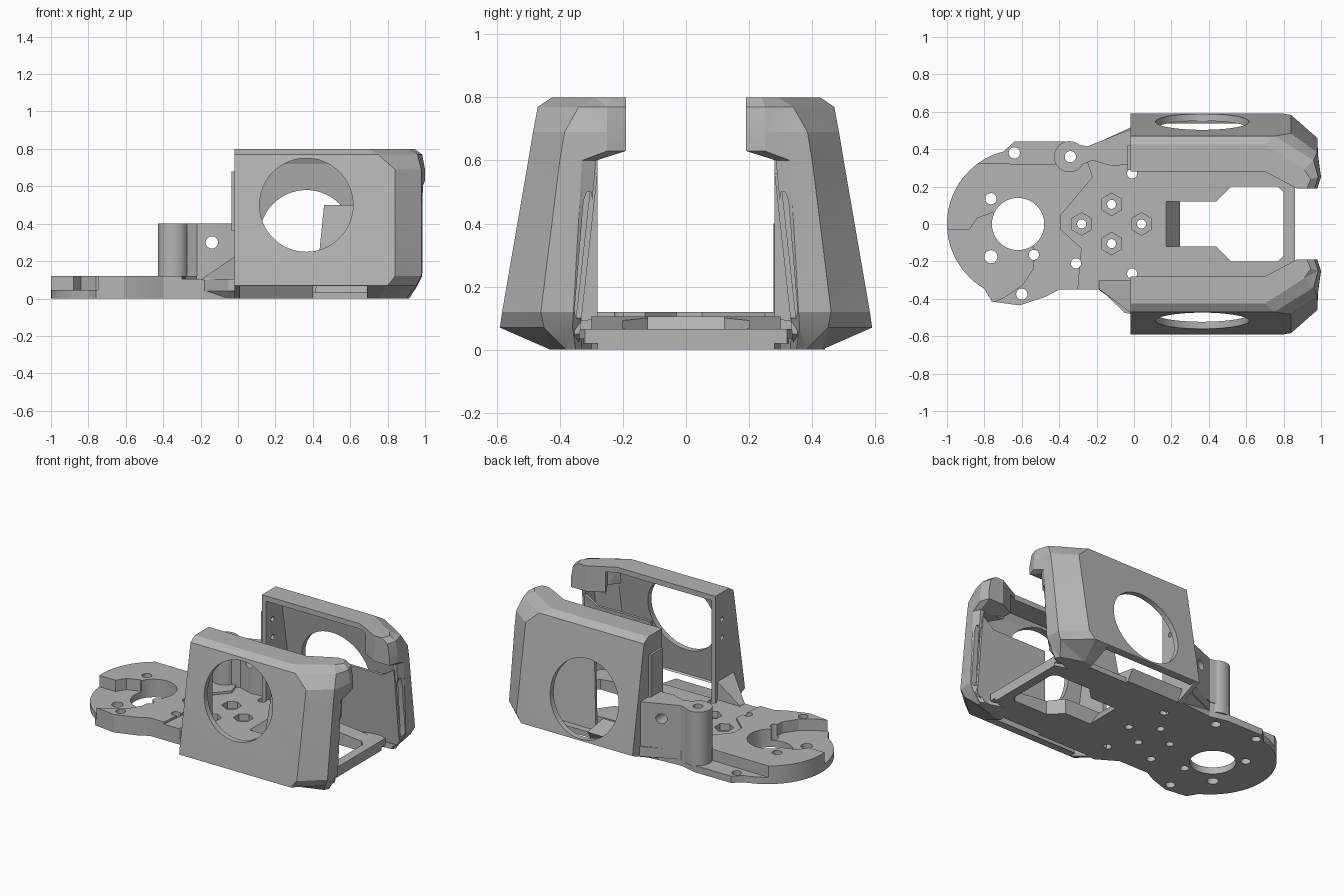
import bpy, bmesh
from math import sin, cos, pi, radians
from mathutils import Matrix

cube = bpy.data.objects.get("Cube")
if cube:
    bpy.data.objects.remove(cube)

grey = bpy.data.materials.new("plain_grey")
grey.use_nodes = True
GREY = (0.46, 0.46, 0.46, 1)
grey.diffuse_color = GREY
grey.node_tree.nodes["Principled BSDF"].inputs["Base Color"].default_value = GREY


def finish(name, bm):
    bmesh.ops.recalc_face_normals(bm, faces=bm.faces)
    me = bpy.data.meshes.new(name)
    bm.to_mesh(me)
    bm.free()
    me.materials.append(grey)
    ob = bpy.data.objects.new(name, me)
    bpy.context.collection.objects.link(ob)
    return ob


def loft(name, rings):
    """Closed solid through rings that have equal point counts."""
    bm = bmesh.new()
    loops = [[bm.verts.new(p) for p in r] for r in rings]
    n = len(loops[0])
    for a, b in zip(loops, loops[1:]):
        for i in range(n):
            j = (i + 1) % n
            bm.faces.new((a[i], a[j], b[j], b[i]))
    bm.faces.new(loops[0])
    bm.faces.new(loops[-1])
    bmesh.ops.recalc_face_normals(bm, faces=bm.faces)
    bmesh.ops.triangulate(bm, faces=bm.faces)
    return finish(name, bm)


def slab(name, pts, z0, z1):
    return loft(name, [[(x, y, z) for x, y in pts] for z in (z0, z1)])


def box(name, x0, x1, y0, y1, z0, z1):
    return slab(name, [(x0, y0), (x1, y0), (x1, y1), (x0, y1)], z0, z1)


def rods(name, spots, depth, axis="Z", sides=32):
    """Separate cylinders in one mesh; each spot is (x, y, z, radius)."""
    bm = bmesh.new()
    turn = {"Z": Matrix(), "Y": Matrix.Rotation(pi / 2, 4, "X"),
            "X": Matrix.Rotation(pi / 2, 4, "Y")}[axis]
    for x, y, z, r in spots:
        bmesh.ops.create_cone(bm, cap_ends=True, segments=sides, radius1=r, radius2=r,
                              depth=depth, matrix=Matrix.Translation((x, y, z)) @ turn)
    return finish(name, bm)


def cut(targets, cutter):
    cutter.hide_render = True
    for ob in targets:
        mod = ob.modifiers.new("cut", "BOOLEAN")
        mod.operation = "DIFFERENCE"
        mod.solver = "EXACT"
        mod.object = cutter
        bpy.context.view_layer.objects.active = ob
        bpy.ops.object.modifier_apply(modifier=mod.name)
    bpy.data.objects.remove(cutter)


def arc(a0, a1, n=28):
    return [(-0.6 + 0.4 * cos(radians(a0 + (a1 - a0) * i / n)),
             0.4 * sin(radians(a0 + (a1 - a0) * i / n))) for i in range(n + 1)]


# ---- base plate in stacked layers
lower_ear = [(-0.76, -0.415), (-0.61, -0.435), (-0.475, -0.39), (-0.4, -0.35)]
rear_edge = [(-0.18, -0.35), (-0.05, -0.475), (-0.02, -0.48)]
upper_edge = [(-0.02, 0.515), (-0.25, 0.41), (-0.37, 0.44)]
front = [(-0.02, -0.3), (0.8, -0.3), (0.86, -0.28), (0.86, 0.28), (0.8, 0.3), (-0.02, 0.3)]


def base_ring(z, low, high):
    pts = (arc(104, 240) + lower_ear + [(-0.18, -0.35), (-0.05, -low), (-0.02, -low)]
           + front + [(-0.02, high)] + upper_edge[1:] + [(-0.64, 0.44)])
    return [(x, y, z) for x, y in pts]


base = loft("base_plate", [base_ring(0, 0.43, 0.43), base_ring(0.045, 0.475, 0.5)])
round_pad = slab("round_pad", arc(126, 240) + lower_ear
                 + [(-0.3, -0.35), (-0.28, -0.13), (-0.39, -0.03), (-0.39, 0.05),
                    (-0.22, 0.25), (-0.27, 0.4), (-0.37, 0.43), (-0.42, 0.32)], 0.04, 0.12)
middle = slab("middle_pad", [(-0.4, -0.35)] + rear_edge
              + [(-0.02, -0.3), (0.4, -0.3), (0.4, 0.3), (-0.02, 0.3)]
              + upper_edge + [(-0.4, 0.3)], 0.04, 0.105)
arms = loft("sloping_arms", [[(0.4, y, 0.03), (0.4, y, 0.105), (0.78, y, 0.066), (0.78, y, 0.03)]
                             for y in (-0.3, 0.3)])
rail = slab("front_rail", [(0.7, -0.32), (0.8, -0.34), (0.86, -0.32),
                           (0.86, 0.32), (0.8, 0.34), (0.7, 0.32)], 0.02, 0.066)
layers = [base, round_pad, middle, arms, rail]

# low pocket on one side of the round end
cut([round_pad], slab("pocket_cutter", [
    (-1.05, -0.03), (-0.88, -0.03), (-0.84, 0.03), (-0.76, 0.06), (-0.62, 0), (-0.53, -0.14),
    (-0.54, -0.24), (-0.6, -0.33), (-0.69, -0.39), (-0.78, -0.43), (-1.05, -0.43)], 0.03, 0.2))

# screw block with a round column beside one wall, gusset beside the other
block = slab("screw_block", [(-0.3, 0.31), (-0.3, 0.425), (-0.25, 0.415), (-0.01, 0.51),
                             (-0.01, 0.32), (-0.12, 0.31), (-0.22, 0.34)], 0.1, 0.4)
column = rods("screw_column", [(-0.345, 0.36, 0.22, 0.083)], 0.36)
loft("outer_gusset", [[(-0.19, -0.35, 0.1), (-0.01, -0.48, 0.1), (-0.01, -0.3, 0.1), (-0.19, -0.3, 0.1)],
                      [(-0.185, -0.35, 0.11), (-0.01, -0.48, 0.23), (-0.01, -0.3, 0.23),
                       (-0.185, -0.3, 0.11)]])

holes = [(-0.62, 0, 0.14), (-0.64, 0.38, 0.03), (-0.34, 0.36, 0.03), (-0.765, 0.135, 0.03),
         (-0.765, -0.175, 0.035), (-0.535, -0.165, 0.027), (-0.31, -0.21, 0.027),
         (-0.6, -0.375, 0.03), (-0.01, 0.27, 0.027), (-0.01, -0.265, 0.027)]
nuts = [(-0.28, 0), (-0.12, 0.105), (0.04, 0), (-0.12, -0.105)]
cut(layers + [block, column], rods("hole_cutter", [(x, y, 0.2, r) for x, y, r in holes]
                                   + [(x, y, 0.2, 0.024) for x, y in nuts], 1))
cut([round_pad, middle], rods("nut_cutter", [(x, y, 0.16, 0.06) for x, y in nuts], 0.2, sides=6))
cut([block], rods("side_hole_cutter", [(-0.14, 0.4, 0.3, 0.033)], 0.6, "Y"))


# window in the plate with a sloping rear edge
def window(x0, z):
    half = [(x0, 0.12), (0.44, 0.12), (0.52, 0.2), (0.77, 0.2), (0.8, 0.17)]
    return [(x, -y, z) for x, y in half] + [(x, y, z) for x, y in reversed(half)]


cut([base, middle, arms, rail], loft("window_cutter", [window(0.316, -0.1), window(0.102, 0.2)]))


# ---- side walls: tilted hollow shells with a hooked nose
def wall_ring(s, z, yo, xa, xn, yn, xt, yt, yh, x_in):
    pts = [(-0.02, 0.28), (-0.02, yo), (xa, yo), (xn, yn), (xt, yt),
           (xt - 0.02, yh), (x_in, yh), (0.7, 0.28)]
    return [(x, s * y, z) for x, y in pts]


def cavity_ring(s, z, yo, xa, xn, yn):
    pts = [(0.01, 0.15), (0.01, yo), (xa, yo), (xn, yn), (0.945, 0.33), (0.93, 0.15)]
    return [(x, s * y, z) for x, y in pts]


def side_wall(s, label, hole_z):
    wall = loft(label + "_wall", [
        wall_ring(s, 0, 0.43, 0.75, 0.9, 0.38, 0.915, 0.35, 0.33, 0.86),
        wall_ring(s, 0.07, 0.59, 0.8, 0.955, 0.45, 0.96, 0.36, 0.335, 0.87),
        wall_ring(s, 0.12, 0.583, 0.84, 0.98, 0.46, 0.985, 0.357, 0.33, 0.87),
        wall_ring(s, 0.6, 0.5, 0.84, 0.98, 0.4, 0.988, 0.33, 0.285, 0.87),
        wall_ring(s, 0.63, 0.495, 0.84, 0.98, 0.395, 1.0, 0.25, 0.19, 0.87),
        wall_ring(s, 0.69, 0.485, 0.84, 0.98, 0.385, 1.0, 0.25, 0.19, 0.87),
        wall_ring(s, 0.77, 0.47, 0.75, 0.96, 0.34, 0.985, 0.25, 0.19, 0.87),
        wall_ring(s, 0.8, 0.425, 0.7, 0.91, 0.29, 0.945, 0.24, 0.19, 0.87)])
    # lower cavity reaches into the nose, upper cavity stops at the hook
    cut([wall], loft("cavity_cutter", [
        cavity_ring(s, 0.035, 0.47, 0.76, 0.89, 0.38),
        cavity_ring(s, 0.075, 0.552, 0.79, 0.925, 0.42),
        cavity_ring(s, 0.12, 0.545, 0.82, 0.945, 0.44),
        cavity_ring(s, 0.6, 0.463, 0.82, 0.945, 0.38)]))
    cut([wall], loft("upper_cavity_cutter", [
        [(x, s * y, z) for x, y in ((0.01, 0.15), (0.01, yo), (0.8, yo), (0.85, 0.39), (0.71, 0.15))]
        for z, yo in ((0.59, 0.464), (0.72, 0.442), (0.765, 0.42))]))
    # round window, open underside, nose slot and screw holes
    cut([wall], rods("round_cutter", [(0.365, s * 0.55, hole_z, 0.25)], 0.4, "Y", 64))
    lo, hi = sorted((s * 0.4, s * 0.7))
    cut([wall], box("underside_cutter", 0.01, 0.69, lo, hi, -0.1, 0.068))
    cut([wall], loft("slot_cutter", [[(x, s * y, z) for y, z in (
        (0.325, 0.1), (0.35, 0.1), (0.353, 0.13), (0.325, 0.47),
        (0.315, 0.5), (0.302, 0.5), (0.296, 0.47), (0.32, 0.13))] for x in (0.9, 1.05)]))
    cut([wall], rods("screw_cutter", [(0, s * 0.35, z, 0.016) for z in (0.5, 0.62)], 0.2, "X", 16))
    # sloping sill along the plate edge
    loft(label + "_sill", [[(x, s * y, z) for y, z in (
        (0.28, 0.0), (0.42, 0.0), (0.465, 0.07), (0.28, 0.1))] for x in (0.0, 0.4)])
    # inner guard panel, leaning edge towards the rear
    loft(label + "_inner_panel", [[(x, s * (y + 0.11 * (0.5 - z)), z) for x, z in (
        (0.41, 0.0), (0.46, 0.5), (0.86, 0.5), (0.95, 0.56), (0.95, 0.05), (0.89, 0.0))]
        for y in (0.287, 0.305)])


side_wall(-1, "right", 0.5)
side_wall(1, "left", 0.33)
box("wall_end_plate", -0.035, -0.015, 0.29, 0.42, 0.36, 0.68)

# crisp edges, smooth round holes
for ob in bpy.context.collection.objects:
    if ob.type == "MESH" and ob.data.materials and ob.data.materials[0] == grey:
        bpy.ops.object.select_all(action="DESELECT")
        ob.select_set(True)
        bpy.context.view_layer.objects.active = ob
        bpy.ops.object.shade_smooth_by_angle(angle=radians(15))
